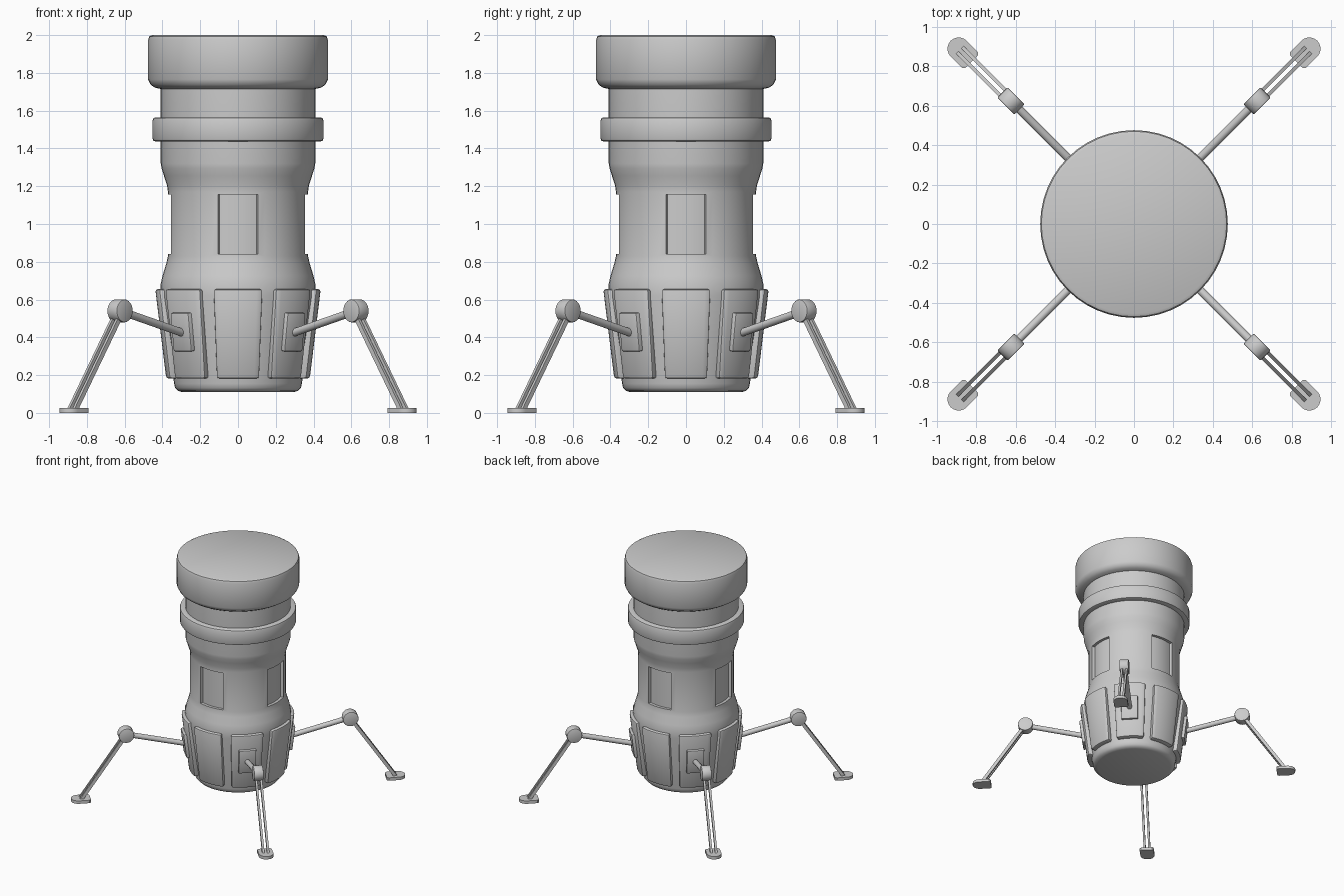
import bpy, bmesh
from math import sin, cos, pi, radians
from mathutils import Matrix, Vector

if "Cube" in bpy.data.objects:
    bpy.data.objects.remove(bpy.data.objects["Cube"])


def finish(name, bm, turn=0.0, bevel=0.0, segments=2, smooth=True):
    """Turn a bmesh into a named object, rotated about z."""
    bmesh.ops.recalc_face_normals(bm, faces=bm.faces)
    mesh = bpy.data.meshes.new(name)
    bm.to_mesh(mesh)
    bm.free()
    ob = bpy.data.objects.new(name, mesh)
    bpy.context.collection.objects.link(ob)
    ob.rotation_euler.z = turn
    if bevel:
        mod = ob.modifiers.new("Bevel", 'BEVEL')
        mod.width, mod.segments = bevel, segments
        mod.limit_method, mod.angle_limit = 'ANGLE', radians(40)
        apply(ob, mod)
    if smooth:
        shade(ob)
    return ob


def select(ob):
    bpy.ops.object.select_all(action='DESELECT')
    ob.select_set(True)
    bpy.context.view_layer.objects.active = ob


def apply(ob, mod):
    select(ob)
    bpy.ops.object.modifier_apply(modifier=mod.name)


def shade(ob):
    select(ob)
    bpy.ops.object.shade_smooth_by_angle(angle=radians(35))


def lathe(name, profile, n=48):
    """Closed surface of revolution from (radius, z) points."""
    bm = bmesh.new()
    rings = [[bm.verts.new((r * cos(2 * pi * i / n), r * sin(2 * pi * i / n), z))
              for i in range(n)] for r, z in profile]
    for a, b in zip(rings, rings[1:]):
        for i in range(n):
            j = (i + 1) % n
            bm.faces.new((a[i], a[j], b[j], b[i]))
    bm.faces.new(rings[0])
    bm.faces.new(rings[-1])
    return finish(name, bm, smooth=False)


def sector(name, turn, half, levels, bevel=0.0, n=8):
    """Curved plate; levels are (z, inner radius, outer radius), half is the half angle."""
    bm = bmesh.new()
    angles = [half * (2 * i / n - 1) for i in range(n + 1)]
    loops = []
    for z, r0, r1 in levels:
        pts = [(r1, a) for a in angles] + [(r0, a) for a in reversed(angles)]
        loops.append([bm.verts.new((r * cos(a), r * sin(a), z)) for r, a in pts])
    for a, b in zip(loops, loops[1:]):
        for i in range(len(a)):
            j = (i + 1) % len(a)
            bm.faces.new((a[i], a[j], b[j], b[i]))
    bm.faces.new(loops[0])
    bm.faces.new(loops[-1])
    return finish(name, bm, turn, bevel, smooth=bevel > 0)


def along(p, q):
    """Matrix whose z axis runs from p to q, centred between them."""
    p, q = Vector(p), Vector(q)
    rot = (q - p).to_track_quat('Z', 'Y').to_matrix().to_4x4()
    return Matrix.Translation((p + q) / 2) @ rot, (q - p).length


def rod(name, turn, p, q, r, bevel=0.0, n=16):
    mat, length = along(p, q)
    bm = bmesh.new()
    bmesh.ops.create_cone(bm, cap_ends=True, segments=n, radius1=r, radius2=r,
                          depth=length, matrix=mat)
    return finish(name, bm, turn, bevel)


def block(name, turn, mat, size, bevel=0.0):
    bm = bmesh.new()
    bmesh.ops.create_cube(bm, size=1, matrix=mat @ Matrix.Diagonal((*size, 1)))
    return finish(name, bm, turn, bevel)


# Main body
body = lathe("body", [
    (0.295, 0.11), (0.318, 0.117), (0.333, 0.132), (0.338, 0.155), (0.41, 0.62),
    (0.41, 0.68), (0.40, 0.725), (0.38, 0.79), (0.371, 0.83),
    (0.371, 1.17), (0.376, 1.205), (0.392, 1.255), (0.405, 1.295), (0.409, 1.32),
    (0.409, 1.715), (0.44, 1.722), (0.463, 1.738), (0.476, 1.765),
    (0.476, 1.975), (0.470, 1.993), (0.455, 2.0)])

# Recessed windows cut into the waist
for k in range(4):
    cutter = sector("window_cutter", k * pi / 2, radians(16.6),
                    [(0.84, 0.347, 0.45), (1.155, 0.347, 0.45)])
    cutter.hide_render = True
    mod = body.modifiers.new("Window", 'BOOLEAN')
    mod.operation, mod.solver, mod.object = 'DIFFERENCE', 'EXACT', cutter
    apply(body, mod)
    bpy.data.objects.remove(cutter)
shade(body)

# Collar ring
collar = lathe("collar_ring", [
    (0.39, 1.437), (0.438, 1.437), (0.448, 1.441), (0.452, 1.451),
    (0.452, 1.55), (0.448, 1.56), (0.438, 1.565), (0.39, 1.565)])
shade(collar)

# Eight plates around the base
for k in range(8):
    sector(f"base_plate_{k + 1}", k * pi / 4, radians(17.6),
           [(0.182, 0.31, 0.380), (0.655, 0.38, 0.438)], bevel=0.013)

# Four legs, each drawn along +x and turned to a diagonal
KNEE, FOOT = (0.883, 0, 0.54), (1.24, 0, 0.015)
for k in range(4):
    t = pi / 4 + k * pi / 2
    tag = f"_{k + 1}"

    # Mounting bracket, leaning with the plate
    lean = Matrix.Translation((0.402, 0, 0.43)) @ Matrix.Rotation(radians(7), 4, 'Y')
    block("leg_bracket" + tag, t, lean, (0.055, 0.135, 0.205), 0.008)

    # Upper strut and knee joint
    rod("upper_strut" + tag, t, (0.40, 0, 0.42), KNEE, 0.021)
    x, _, z = KNEE
    rod("knee_joint" + tag, t, (x, -0.037, z), (x, 0.037, z), 0.061, 0.006, 24)

    # Twin lower struts
    for side in (-1, 1):
        y = 0.019 * side
        mat, length = along((x, y, z), (FOOT[0], y, FOOT[2]))
        block(f"lower_strut{tag}_{'a' if side < 0 else 'b'}", t, mat,
              (0.017, 0.026, length) if abs((mat.to_3x3() @ Vector((1, 0, 0))).y) > 0.5
              else (0.026, 0.017, length))

    # Foot pad with a rounded outer end
    bm = bmesh.new()
    outline = [(1.165, 0.045), (1.165, -0.045), (1.178, -0.057)]
    outline += [(1.258 + 0.057 * cos(a), 0.057 * sin(a))
                for a in (pi * (i / 10 - 0.5) for i in range(11))]
    outline += [(1.178, 0.057)]
    face = bm.faces.new([bm.verts.new((px, py, 0)) for px, py in outline])
    top = bmesh.ops.extrude_face_region(bm, geom=[face])
    bmesh.ops.translate(bm, vec=(0, 0, 0.025),
                        verts=[v for v in top["geom"] if isinstance(v, bmesh.types.BMVert)])
    finish("foot_pad" + tag, bm, t)
